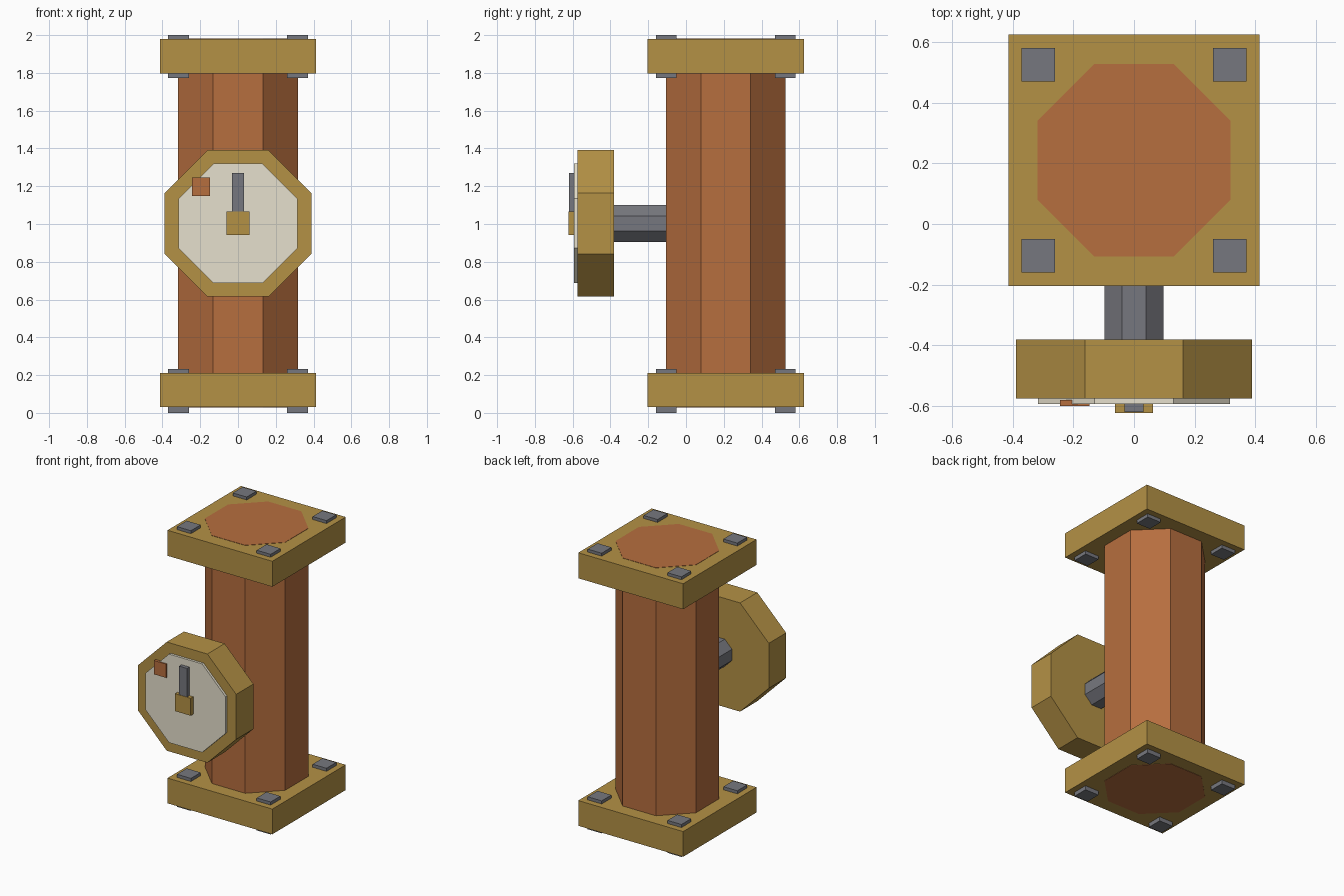
import bpy, math
from mathutils import Matrix

if "Cube" in bpy.data.objects:
    bpy.data.objects.remove(bpy.data.objects["Cube"])


def material(name, rgb):
    m = bpy.data.materials.new(name)
    m.diffuse_color = (*rgb, 1.0)
    m.use_nodes = True
    m.node_tree.nodes["Principled BSDF"].inputs["Base Color"].default_value = m.diffuse_color
    return m


brass = material("brass", (0.456, 0.284, 0.060))
copper = material("copper", (0.470, 0.156, 0.049))
steel = material("steel", (0.183, 0.187, 0.210))
cream = material("cream", (0.790, 0.745, 0.610))


def box(name, mat, x, y, z):
    """Box spanning three (low, high) ranges."""
    bpy.ops.mesh.primitive_cube_add(size=1)
    ob = bpy.context.object
    ob.name = name
    mid = [(a + b) / 2 for a, b in (x, y, z)]
    size = [b - a for a, b in (x, y, z)]
    ob.data.transform(Matrix.Translation(mid) @ Matrix.Diagonal((*size, 1)))
    ob.data.materials.append(mat)
    return ob


def octagon(name, mat, apothem, low, high, centre, along_y=False):
    """Flat-shaded octagonal prism, with flats facing the main axes."""
    bpy.ops.mesh.primitive_cylinder_add(
        vertices=8, radius=apothem / math.cos(math.pi / 8), depth=high - low)
    ob = bpy.context.object
    ob.name = name
    turn = Matrix.Rotation(math.pi / 8, 4, 'Z')
    # keep flats aligned whichever way the primitive starts
    if any(abs(v.co.x) < 1e-4 for v in ob.data.vertices):
        ob.data.transform(turn)
    if along_y:
        ob.data.transform(Matrix.Rotation(math.pi / 2, 4, 'X'))
        pos = (centre[0], (low + high) / 2, centre[1])
    else:
        pos = (centre[0], centre[1], (low + high) / 2)
    ob.data.transform(Matrix.Translation(pos))
    ob.data.materials.append(mat)
    return ob


CY = 0.21   # pipe axis
CZ = 1.003  # gauge axis

# Pipe, its ends just showing through the flanges
octagon("pipe", copper, 0.317, 0.028, 1.981, (0, CY))

# Square flanges with four bolts each
for label, z, bolt_z in (("bottom", (0.03, 0.21), (0.0, 0.232)),
                         ("top", (1.797, 1.979), (1.772, 2.0))):
    box(label + "_flange", brass, (-0.414, 0.414), (CY - 0.414, CY + 0.414), z)
    for sx in (-1, 1):
        for sy in (-1, 1):
            bx, by = sx * 0.315, CY + sy * 0.315
            box(label + "_bolt", steel, (bx - 0.055, bx + 0.055),
                (by - 0.055, by + 0.055), bolt_z)

# Gauge: stem, housing and dial
octagon("gauge_stem", steel, 0.097, -0.40, -0.08, (0, CZ), True)
octagon("gauge_housing", brass, 0.388, -0.575, -0.38, (0, CZ), True)
octagon("gauge_dial", cream, 0.316, -0.592, -0.56, (0, CZ), True)

# Dial details: warning mark, needle and hub
box("warning_mark", copper, (-0.244, -0.147), (-0.60, -0.58), (1.148, 1.246))
box("needle", steel, (-0.031, 0.031), (-0.619, -0.592), (1.0, 1.27))
box("needle_hub", brass, (-0.062, 0.062), (-0.622, -0.59), (0.942, 1.066))
